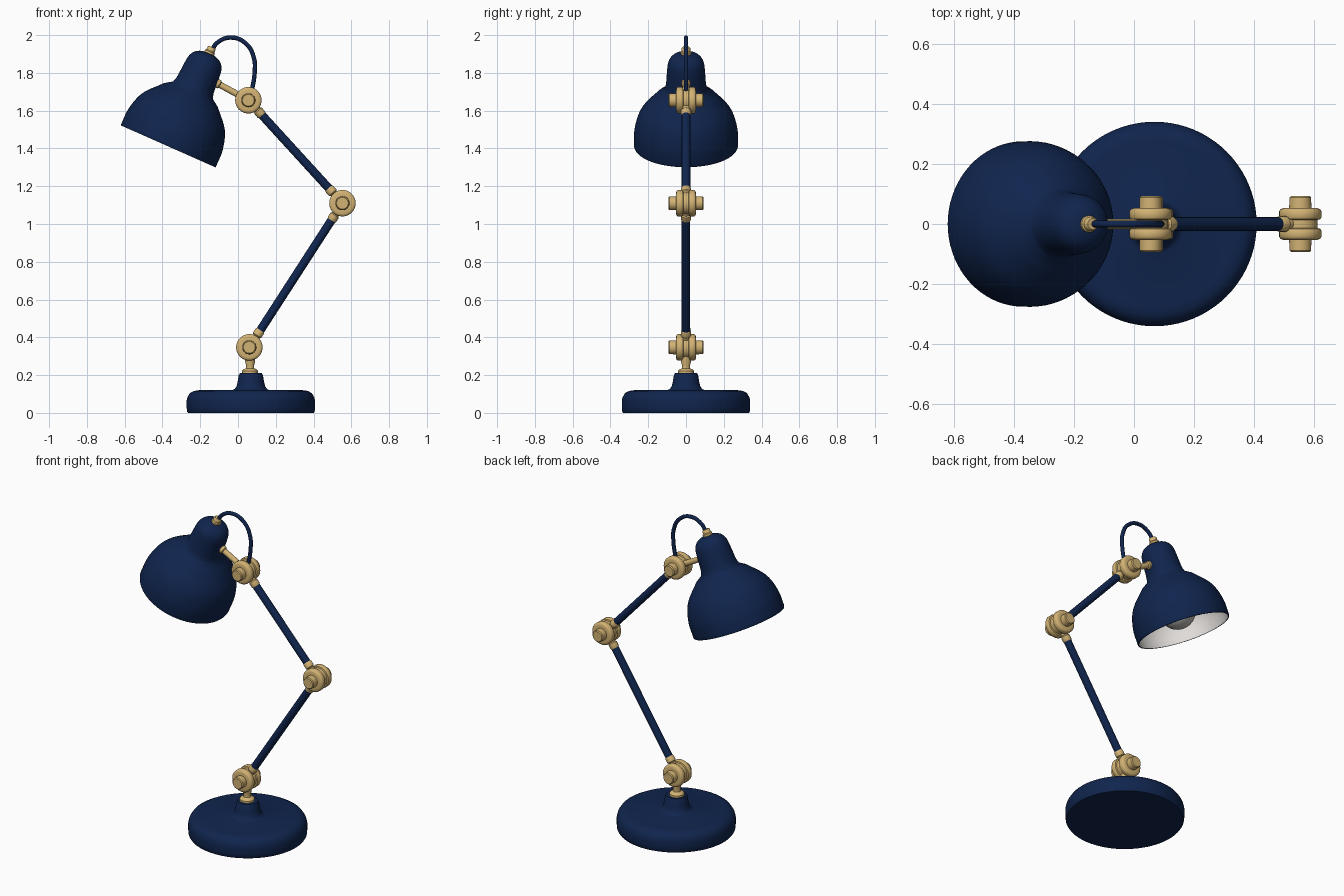
import bpy, bmesh, math
from mathutils import Vector

if "Cube" in bpy.data.objects:
    bpy.data.objects.remove(bpy.data.objects["Cube"])


def material(name, rgb):
    m = bpy.data.materials.new(name)
    m.diffuse_color = (*rgb, 1)
    m.use_nodes = True
    m.node_tree.nodes["Principled BSDF"].inputs["Base Color"].default_value = m.diffuse_color
    return m


NAVY = material("navy_enamel", (0.005, 0.018, 0.075))
BRASS = material("brass", (0.65, 0.45, 0.175))
WHITE = material("white_lining", (0.8, 0.77, 0.75))
GLASS = material("bulb_glass", (0.5, 0.48, 0.46))


def smooth(pts, n=5):
    """Catmull-Rom refinement of a profile."""
    p = [Vector(q) for q in pts]
    p = [2 * p[0] - p[1]] + p + [2 * p[-1] - p[-2]]
    out = []
    for a, b, c, d in zip(p, p[1:], p[2:], p[3:]):
        for k in range(n):
            t = k / n
            v = 0.5 * (2 * b + (c - a) * t + (2 * a - 5 * b + 4 * c - d) * t * t
                       + (3 * b - a - 3 * c + d) * t ** 3)
            out.append((max(v.x, 0), v.y))
    return out + [tuple(pts[-1])]


def lathe(name, profile, mat, origin, axis=(0, 0, 1), segs=48):
    """Revolve (radius, height) pairs around an axis through origin."""
    bm = bmesh.new()
    rings = [[bm.verts.new((r * math.cos(a), r * math.sin(a), h))
              for a in (2 * math.pi * i / segs for i in range(segs))]
             for r, h in profile]
    for lo, hi in zip(rings, rings[1:]):
        for i in range(segs):
            j = (i + 1) % segs
            bm.faces.new((lo[i], lo[j], hi[j], hi[i]))
    bmesh.ops.remove_doubles(bm, verts=bm.verts, dist=1e-5)
    me = bpy.data.meshes.new(name)
    bm.to_mesh(me)
    bm.free()
    me.materials.append(mat)
    ob = bpy.data.objects.new(name, me)
    ob.location = origin
    ob.rotation_mode = 'QUATERNION'
    ob.rotation_quaternion = Vector(axis).to_track_quat('Z', 'Y')
    bpy.context.collection.objects.link(ob)
    return ob


# Key points
J1 = Vector((0.06, 0, 0.347))
J2 = Vector((0.553, 0, 1.11))
J3 = Vector((0.055, 0, 1.655))
RIM = Vector((-0.37, 0, 1.411))
UP = Vector((0.405, 0, 0.914)).normalized()

# Base with flared hub
lathe("base", [(0, 0), (0.333, 0), (0.338, 0.008), (0.34, 0.03), (0.34, 0.065),
               (0.335, 0.085), (0.322, 0.105), (0.302, 0.116), (0.275, 0.12),
               (0.1, 0.12), (0.086, 0.126), (0.076, 0.14), (0.07, 0.165),
               (0.064, 0.2), (0.058, 0.21), (0, 0.21)], NAVY, (0.068, 0, 0), segs=80)
lathe("base_post", [(0, 0.2), (0.043, 0.2), (0.043, 0.222), (0.036, 0.23), (0.022, 0.236),
                    (0.021, 0.25), (0.026, 0.27), (0.026, 0.3), (0, 0.3)],
      BRASS, (0.064, 0, 0), segs=32)

# Joints: two rounded discs, recessed middle, side knobs
half = [(0.058, 0), (0.058, 0.014), (0.066, 0.016), (0.07, 0.022), (0.07, 0.043),
        (0.065, 0.05), (0.055, 0.053), (0.037, 0.053), (0.036, 0.088), (0.031, 0.093), (0, 0.093)]
joint = [(r, -h) for r, h in reversed(half)] + half[1:]
for name, p in (("lower_joint", J1), ("elbow_joint", J2), ("upper_joint", J3)):
    lathe(name, joint, BRASS, p, (0, 1, 0), 40)

# Arms: navy tubes with brass ferrules at both ends
for name, a, b in (("lower_arm", J1, J2), ("upper_arm", J2, J3)):
    d = (b - a).normalized()
    n = (b - a).length
    lathe(name, [(0, 0.1), (0.0225, 0.1), (0.0225, n - 0.1), (0, n - 0.1)], NAVY, a, d, 24)
    for end, p, v in (("start", a, d), ("end", b, -d)):
        lathe(f"{name}_{end}_ferrule",
              [(0, 0.04), (0.02, 0.04), (0.02, 0.07), (0.026, 0.076), (0.026, 0.102),
               (0.023, 0.108), (0, 0.108)], BRASS, p, v, 24)

# Shade shell, lining and bulb along the tilted axis
dome = smooth([(0.275, 0.005), (0.272, 0.1), (0.238, 0.203), (0.155, 0.298)])
neck = smooth([(0.115, 0.325), (0.106, 0.36), (0.099, 0.455), (0.09, 0.495), (0.068, 0.522),
               (0.035, 0.536), (0, 0.538)], 4)
lathe("lamp_shade", [(0.267, 0), (0.273, 0)] + dome + neck, NAVY, RIM, UP, 72)
lathe("shade_lining", smooth([(0, 0.33), (0.09, 0.318), (0.15, 0.285), (0.229, 0.197),
                              (0.263, 0.098), (0.267, 0)]), WHITE, RIM, UP, 72)
bulb = [(0.105 * math.sin(a), 0.118 - 0.105 * math.cos(a))
        for a in (math.radians(10 * i) for i in range(15))]
lathe("bulb", bulb + [(0.05, 0.23), (0.045, 0.33)], GLASS, RIM, UP, 40)

# Brass cable gland on top of the shade
lathe("cable_gland", [(0, 0.52), (0.028, 0.52), (0.028, 0.548), (0.023, 0.553),
                      (0.023, 0.568), (0.018, 0.574), (0, 0.574)], BRASS, RIM, UP, 24)

# Brass stalk from the upper joint to the shade neck
target = Vector((-0.125, 0, 1.753))
d = target - J3
n = d.length
lathe("shade_stalk", [(0, 0.03), (0.017, 0.03), (0.017, n - 0.035), (0.024, n - 0.03),
                      (0.024, n), (0, n)], BRASS, J3, d, 24)

# Looping cable
cu = bpy.data.curves.new("cable", 'CURVE')
cu.dimensions = '3D'
cu.bevel_depth = 0.0115
cu.bevel_resolution = 4
cu.resolution_u = 10
cu.use_fill_caps = True
path = [(-0.14, 1.915), (-0.112, 1.958), (-0.035, 1.987), (0.045, 1.952), (0.084, 1.88),
        (0.088, 1.80), (0.07, 1.69)]
sp = cu.splines.new('BEZIER')
sp.bezier_points.add(len(path) - 1)
for bp, (x, z) in zip(sp.bezier_points, path):
    bp.co = (x, 0, z)
    bp.handle_left_type = bp.handle_right_type = 'AUTO'
cu.materials.append(NAVY)
cable = bpy.data.objects.new("cable", cu)
bpy.context.collection.objects.link(cable)
bpy.ops.object.select_all(action='DESELECT')
cable.select_set(True)
bpy.context.view_layer.objects.active = cable
bpy.ops.object.convert(target='MESH')

# Smooth shading with crisp edges
bpy.ops.object.select_all(action='SELECT')
bpy.ops.object.shade_smooth_by_angle(angle=math.radians(40))
